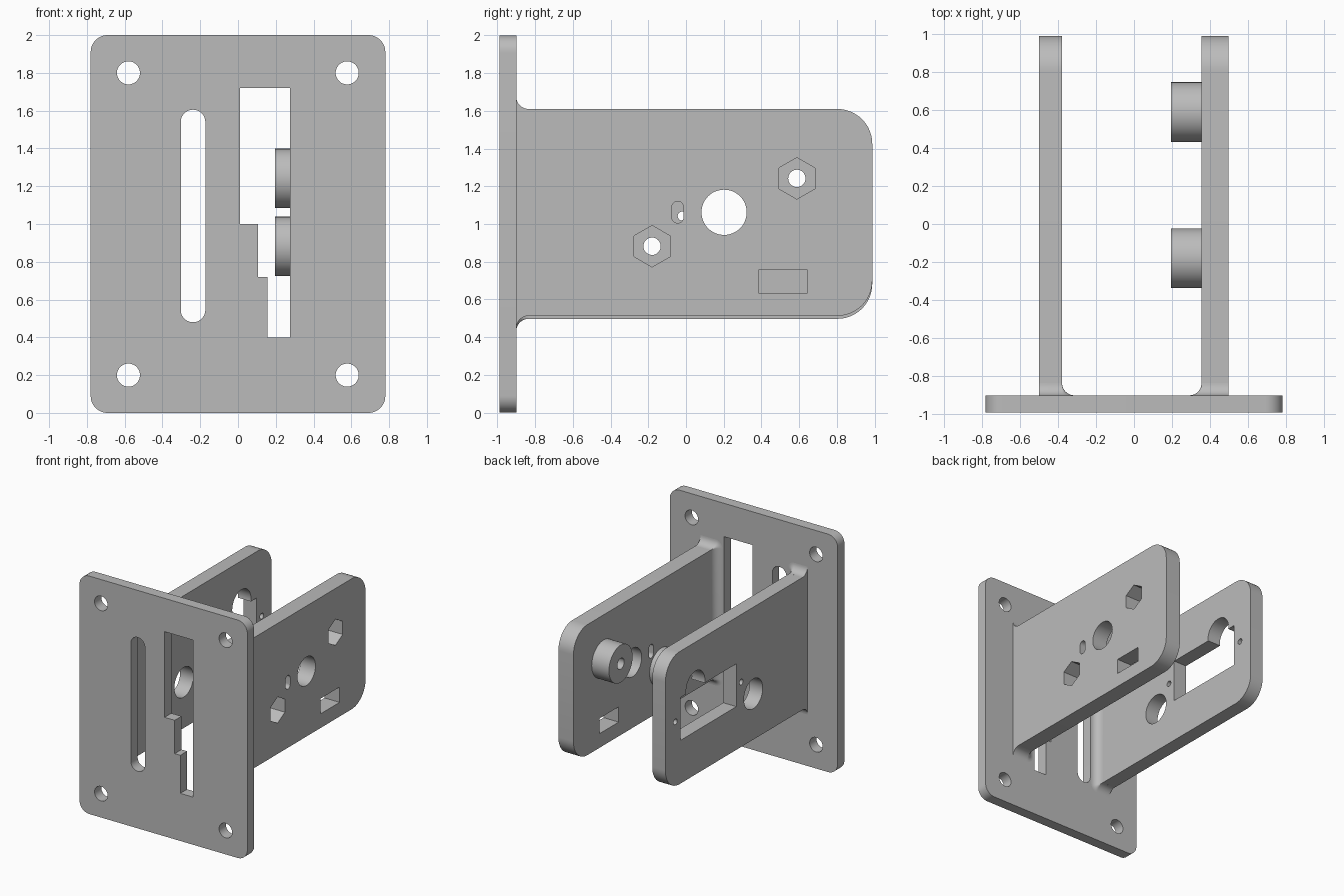
import bpy, bmesh
from math import sin, cos, pi, radians

if "Cube" in bpy.data.objects:
    bpy.data.objects.remove(bpy.data.objects["Cube"])

grey = bpy.data.materials.new("plain grey")
grey.use_nodes = True
colour = (0.5, 0.5, 0.5, 1)
grey.diffuse_color = colour
grey.node_tree.nodes["Principled BSDF"].inputs["Base Color"].default_value = colour


def arc(u, v, r, start, end, n=12):
    return [(u + r * cos(a), v + r * sin(a))
            for a in (radians(start + (end - start) * i / n) for i in range(n + 1))]


def disc(u, v, r, n=48, turn=0):
    return arc(u, v, r, turn, turn + 360, n)[:-1]


def rounded(u0, v0, u1, v1, left=0, right=0):
    """Rectangle outline with a corner radius for each end."""
    pts = []
    for u, v, r, start in ((u1 - right, v1 - right, right, 0), (u0 + left, v1 - left, left, 90),
                           (u0 + left, v0 + left, left, 180), (u1 - right, v0 + right, right, 270)):
        pts += arc(u, v, r, start, start + 90) if r else [(u, v)]
    return pts


def loft(name, rings):
    """Closed solid through a list of matching rings."""
    bm = bmesh.new()
    rows = [[bm.verts.new(p) for p in ring] for ring in rings]
    n = len(rows[0])
    for a, b in zip(rows, rows[1:]):
        for i in range(n):
            j = (i + 1) % n
            bm.faces.new((a[i], a[j], b[j], b[i]))
    bm.faces.new(rows[0])
    bm.faces.new(rows[-1])
    bmesh.ops.remove_doubles(bm, verts=bm.verts, dist=1e-5)
    bmesh.ops.recalc_face_normals(bm, faces=bm.faces)
    mesh = bpy.data.meshes.new(name)
    bm.to_mesh(mesh)
    bm.free()
    mesh.materials.append(grey)
    ob = bpy.data.objects.new(name, mesh)
    bpy.context.collection.objects.link(ob)
    return ob


def prism(name, pts, axis, a, b):
    place = (lambda u, v, w: (w, u, v)) if axis == "x" else (lambda u, v, w: (u, w, v))
    return loft(name, [[place(u, v, w) for u, v in pts] for w in (a, b)])


def combine(ob, tool, operation):
    mod = ob.modifiers.new("bool", "BOOLEAN")
    mod.operation, mod.solver, mod.object = operation, "EXACT", tool
    bpy.context.view_layer.objects.active = ob
    bpy.ops.object.modifier_apply(modifier=mod.name)
    bpy.data.objects.remove(tool)


def cut(ob, pts, axis, a, b):
    combine(ob, prism("cutter", pts, axis, a, b), "DIFFERENCE")


def root_fillet(name, outer, inner, z0, z1, r=0.065):
    """Flare that blends a side plate into the mounting plate, flush outside."""
    s = 1 if inner > outer else -1
    rings = []
    for i in range(11):
        t = radians(9 * i)
        d = r * (1 - sin(t)) + 1e-4
        y = -0.9 + r * (1 - cos(t))
        ring = [(outer, z0 - d)]
        ring += [(inner + s * u, z0 + v) for u, v in arc(0, 0, d, -90, 0, 8)]
        ring += [(inner + s * u, z1 + v) for u, v in arc(0, 0, d, 0, 90, 8)]
        ring.append((outer, z1 + d))
        rings.append([(x, y, z) for x, z in ring])
    return loft(name, rings)


# Mounting plate with corner holes, long slot and stepped window
mount = prism("mounting_plate", rounded(-0.78, 0, 0.78, 2, 0.09, 0.09), "y", -0.99, -0.9)
for x in (-0.58, 0.578):
    for z in (0.2, 1.8):
        cut(mount, disc(x, z, 0.061), "y", -1.1, -0.8)
cut(mount, rounded(-0.303, 0.48, -0.173, 1.605, 0.0649, 0.0649), "y", -1.1, -0.8)
stepped = [(0.01, 1.72), (0.275, 1.72), (0.275, 0.4), (0.157, 0.4),
           (0.157, 0.72), (0.105, 0.72), (0.105, 1), (0.01, 1)]
cut(mount, stepped, "y", -1.1, -0.8)

# Left side plate with two bosses, nut pockets and openings
bolts = ((0.588, 1.242), (-0.18, 0.882))
left = prism("left_side_plate", rounded(-0.9, 0.513, 0.988, 1.61, 0, 0.185), "x", 0.355, 0.495)
for y, z in bolts:
    combine(left, prism("boss", disc(y, z, 0.157, 64), "x", 0.195, 0.4), "UNION")
for y, z in bolts:
    cut(left, disc(y, z, 0.046, 32), "x", 0.1, 0.6)
    cut(left, disc(y, z, 0.11, 6, 30), "x", 0.33, 0.6)
cut(left, disc(0.202, 1.062, 0.12), "x", 0.3, 0.6)
cut(left, rounded(-0.075, 1.005, -0.013, 1.12, 0.0309, 0.0309), "x", 0.3, 0.6)
cut(left, rounded(0.387, 0.632, 0.642, 0.76), "x", 0.3, 0.6)

# Right side plate with the motor window, tool holes and screw holes
right = prism("right_side_plate", rounded(-0.9, 0.497, 0.988, 1.61, 0, 0.185), "x", -0.5, -0.378)
cut(right, rounded(0.045, 0.86, 0.785, 1.22), "x", -0.6, -0.3)
for y, z in bolts:
    cut(right, disc(y, z, 0.125), "x", -0.6, -0.3)
for y in (-0.02, 0.855):
    cut(right, disc(y, 1.042, 0.024, 24), "x", -0.6, -0.3)

# Blends at the roots of both side plates
parts = [mount, left, right,
         root_fillet("left_root_fillet", 0.495, 0.355, 0.513, 1.61),
         root_fillet("right_root_fillet", -0.5, -0.378, 0.497, 1.61)]

bpy.ops.object.select_all(action="DESELECT")
for ob in parts:
    ob.select_set(True)
bpy.context.view_layer.objects.active = mount
bpy.ops.object.shade_smooth_by_angle(angle=radians(30))
